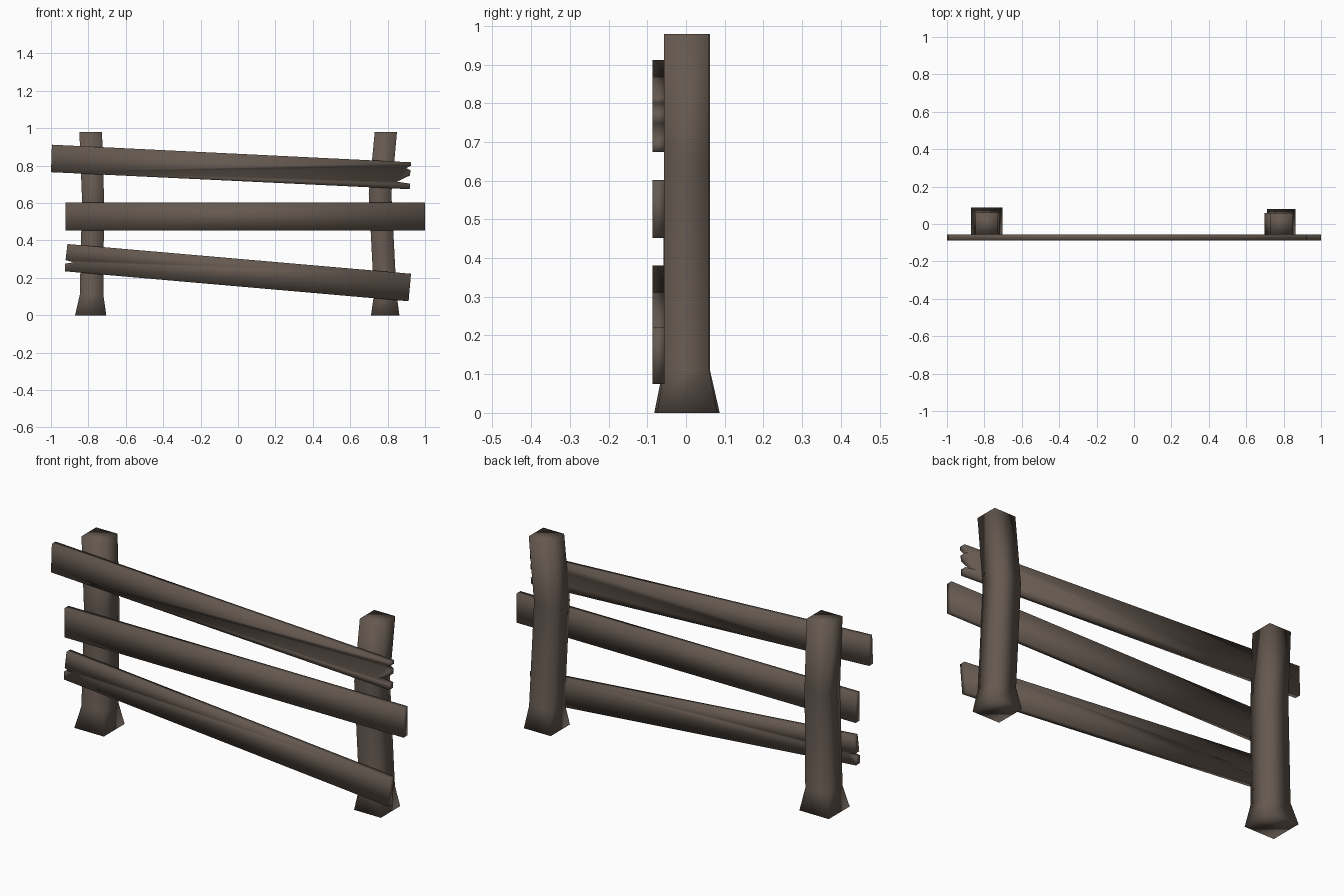
import bpy, bmesh

if "Cube" in bpy.data.objects:
    bpy.data.objects.remove(bpy.data.objects["Cube"])

wood = bpy.data.materials.new("dark_wood")
wood.diffuse_color = (0.13, 0.10, 0.08, 1)
wood.use_nodes = True
wood.node_tree.nodes["Principled BSDF"].inputs["Base Color"].default_value = wood.diffuse_color


def finish(bm, name):
    bmesh.ops.recalc_face_normals(bm, faces=bm.faces)
    me = bpy.data.meshes.new(name)
    bm.to_mesh(me)
    bm.free()
    me.materials.append(wood)
    for p in me.polygons:
        p.use_smooth = True
    ob = bpy.data.objects.new(name, me)
    bpy.context.collection.objects.link(ob)
    return ob


def post(name, sections):
    """Loft rectangular sections (z, x0, x1, y0, y1) into a post."""
    bm = bmesh.new()
    rings = [[bm.verts.new((x, y, z)) for x, y in
              ((x0, y0), (x1, y0), (x1, y1), (x0, y1))]
             for z, x0, x1, y0, y1 in sections]
    for a, b in zip(rings, rings[1:]):
        for i in range(4):
            j = (i + 1) % 4
            bm.faces.new((a[i], a[j], b[j], b[i]))
    bm.faces.new(rings[0])
    bm.faces.new(rings[-1])
    return finish(bm, name)


def plank(name, outline, y0=-0.087, y1=-0.056):
    """Extrude a front outline of (x, z) points through the board thickness."""
    bm = bmesh.new()
    face = bm.faces.new([bm.verts.new((x, y0, z)) for x, z in outline])
    ext = bmesh.ops.extrude_face_region(bm, geom=[face], use_keep_orig=True)
    for v in ext["geom"]:
        if isinstance(v, bmesh.types.BMVert):
            v.co.y = y1
    return finish(bm, name)


# Posts with flared feet and a slight bend
post("left_post", [(0, -0.871, -0.704, -0.082, 0.087),
                   (0.11, -0.846, -0.720, -0.060, 0.062),
                   (0.62, -0.834, -0.716, -0.057, 0.062),
                   (0.979, -0.848, -0.727, -0.057, 0.062)])
post("right_post", [(0, 0.711, 0.863, -0.075, 0.081),
                    (0.11, 0.727, 0.848, -0.057, 0.060),
                    (0.65, 0.699, 0.820, -0.057, 0.060),
                    (0.979, 0.731, 0.850, -0.057, 0.060)])

# Top rail, splintered at its right end
plank("top_rail", [(-0.995, 0.912), (-1.0, 0.765), (0.918, 0.674),
                   (0.92, 0.704), (0.85, 0.714), (0.92, 0.748),
                   (0.922, 0.775), (0.90, 0.787), (0.925, 0.800),
                   (0.925, 0.818)])

# Level middle rail
plank("middle_rail", [(-0.923, 0.602), (-0.923, 0.452),
                      (1.0, 0.452), (1.0, 0.602)])

# Sloping bottom rail, split at its left end
plank("bottom_rail", [(-0.912, 0.381), (-0.922, 0.295), (-0.88, 0.283),
                      (-0.925, 0.276), (-0.925, 0.235), (0.912, 0.075),
                      (0.925, 0.222)])
